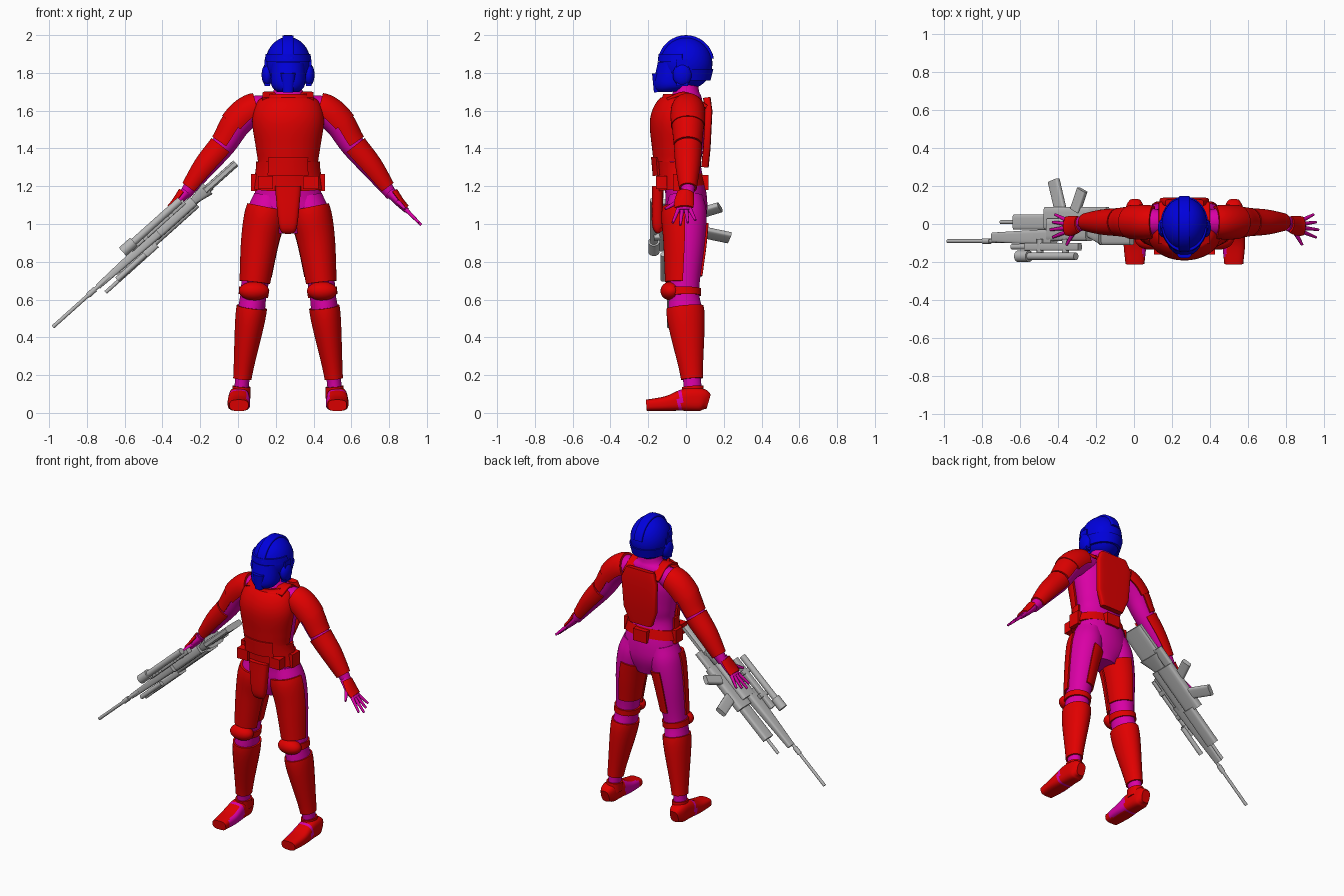
import bpy, bmesh, math
from mathutils import Matrix, Vector

if "Cube" in bpy.data.objects:
    bpy.data.objects.remove(bpy.data.objects["Cube"], do_unlink=True)

BODY_CENTRE = Vector((.265, 0, 0))
SIDEWAYS, DEPTH, UP = Matrix.Identity(3)
created = []


def make_material(name, *colour):
    material = bpy.data.materials.new(name)
    material.use_nodes = True
    material.diffuse_color = (*colour, 1)
    shader = material.node_tree.nodes["Principled BSDF"]
    shader.inputs["Base Color"].default_value = (*colour, 1)
    return material


RED = make_material("armour red", .75, 0, 0)
PINK = make_material("suit magenta", .7, 0, .38)
BLUE = make_material("helmet blue", 0, 0, .72)
GREY = make_material("weapon grey", .48, .48, .48)


def finish(bm, name, material, mirror, origin, second=None):
    """Mirror, place and colour the mesh, then add it to the scene."""
    for vert in bm.verts:
        vert.co.x *= mirror
        vert.co += origin
    bmesh.ops.recalc_face_normals(bm, faces=bm.faces)
    mesh = bpy.data.meshes.new(name)
    bm.to_mesh(mesh)
    bm.free()
    mesh.materials.append(material)
    if second:
        mesh.materials.append(second)
    part = bpy.data.objects.new(name, mesh)
    bpy.context.collection.objects.link(part)
    created.append(part)


def smooth_path(rows, steps=6):
    """Catmull-Rom interpolation through the section rows."""
    rows = [Vector(row) for row in rows]
    rows = [rows[0] * 2 - rows[1], *rows, rows[-1] * 2 - rows[-2]]
    path = []
    for before, start, end, after in zip(rows, rows[1:], rows[2:], rows[3:]):
        for step in range(steps):
            t = step / steps
            leave, arrive = (end - before) / 2, (after - start) / 2
            blend = t * t * (3 - 2 * t)
            path.append(start.lerp(end, blend) + leave * t * (1 - t) ** 2
                        - arrive * t * t * (1 - t))
    return path + [rows[-2]]


def loft(name, material, path, side=DEPTH, arc=None, power=2, count=28,
         mirror=1, origin=BODY_CENTRE, second=None, rule=None):
    """Loft sections (x, y, z, radius, radius along side); an arc makes an open shell."""
    first, last = arc or (0, 360)
    angles = [math.radians(first + (last - first) * (j + .5) / count) for j in range(count)]
    bm = bmesh.new()
    rings = []
    for i, row in enumerate(path):
        tangent = Vector(path[min(i + 1, len(path) - 1)][:3]) - Vector(path[max(i - 1, 0)][:3])
        outward = side.cross(tangent).normalized()
        across = tangent.cross(outward).normalized()

        def corner(angle, inset):
            c, s = math.cos(angle), math.sin(angle)
            c = math.copysign(abs(c) ** (2 / power), c) * (row[3] - inset)
            s = math.copysign(abs(s) ** (2 / power), s) * (row[4] - inset)
            return bm.verts.new(Vector(row[:3]) + outward * c + across * s)

        ring = [corner(angle, 0) for angle in angles]
        if arc:
            ring += [corner(angle, .015) for angle in reversed(angles)]
        rings.append(ring)
    for low, high in zip(rings, rings[1:]):
        for j in range(len(low)):
            bm.faces.new((low[j - 1], low[j], high[j], high[j - 1]))
    bm.faces.new(rings[0])
    bm.faces.new(rings[-1])
    if rule:
        for face in bm.faces:
            face.material_index = int(rule(face.calc_center_median()))
    finish(bm, name, material, mirror, origin, second)


def tube(name, material, rows, **options):
    loft(name, material, smooth_path(rows), **options)


def shell(name, material, rows, low, high, grow, shift=0, **options):
    """Plate that follows a limb between two heights, grown outward and shifted in depth."""
    path = smooth_path(rows)
    cut = []
    for start, end in zip(path, path[1:]):
        for level in (low, high):
            if start.z < level <= end.z:
                cut.append(start.lerp(end, (level - start.z) / (end.z - start.z)))
    inside = [row for row in path if low < row.z < high]
    grown = Vector((0, shift, 0, grow, grow))
    sections = sorted(cut + inside, key=lambda row: row.z)
    loft(name, material, [row + grown for row in sections], **options)


def solid(name, material, centre, radii, mirror=1, box=False):
    """Ellipsoid or box given by its centre and half sizes."""
    bm = bmesh.new()
    if box:
        bmesh.ops.create_cube(bm, size=2)
    else:
        bmesh.ops.create_uvsphere(bm, u_segments=32, v_segments=20, radius=1)
    bmesh.ops.scale(bm, vec=radii, verts=bm.verts)
    bmesh.ops.translate(bm, vec=centre, verts=bm.verts)
    finish(bm, name, material, mirror, BODY_CENTRE)


def upright(*rows):
    """Centred sections from (height, depth, half width, half depth)."""
    return [(0, y, z, width, depth) for z, y, width, depth in rows]


# Torso and its armour
torso = upright((.95, 0, .1, .08), (1.05, 0, .19, .11), (1.15, 0, .18, .11),
                (1.3, -.02, .15, .1), (1.4, -.02, .16, .11), (1.55, -.02, .18, .12),
                (1.65, 0, .15, .09), (1.7, 0, .08, .07), (1.8, 0, .06, .06))
tube("torso", PINK, torso)
shell("chest_plate", RED, torso, 1.33, 1.69, .01, shift=-.04, arc=(172, 368))
shell("abdomen_plate", RED, torso, 1.24, 1.33, .02, shift=-.02, arc=(165, 375))
shell("belly_plate", RED, torso, 1.27, 1.35, .02, shift=-.04, arc=(230, 310))
shell("belt", RED, torso, 1.19, 1.25, .02, shift=-.02)
tube("groin_plate", RED, upright((.96, -.13, .03, .02), (1, -.15, .05, .03), (1.2, -.15, .07, .03)),
     power=3)
loft("back_plate", RED, upright((1.3, .1, .08, .02), (1.4, .11, .12, .02),
                                (1.6, .12, .13, .02), (1.67, .11, .1, .02)), power=6)
solid("back_pouch", RED, (0, .1, 1.22), (.05, .02, .04), box=True)

# Helmet
solid("helmet_dome", BLUE, (0, 0, 1.85), (.12, .14, .14))
tube("helmet_jaw", BLUE, upright((1.7, -.08, .06, .07), (1.74, -.08, .09, .09), (1.85, -.07, .09, .08)))
tube("helmet_mouthpiece", BLUE, upright((1.7, -.13, .03, .04), (1.8, -.14, .04, .04)), power=3)
loft("helmet_brow", BLUE, upright((1.86, 0, .125, .15), (1.9, 0, .12, .145)), arc=(185, 355))
loft("helmet_neck_guard", BLUE, upright((1.76, 0, .11, .13), (1.82, 0, .125, .145)), arc=(-10, 190))
sweep = [math.radians(angle) for angle in range(10, 171, 10)]
loft("helmet_crest", BLUE, [(0, -.135 * math.cos(a), 1.85 + .135 * math.sin(a), .015, .03)
                            for a in sweep], side=SIDEWAYS, power=5)

leg = [(.25, .04, .05, .04, .05), (.24, .03, .2, .04, .05), (.2, 0, .5, .07, .09),
       (.18, -.01, .65, .07, .08), (.15, 0, .9, .09, .1), (.12, 0, 1.05, .1, .11),
       (.1, 0, 1.15, .08, .09)]
arm = [(x, .01, z, radius, radius) for x, z, radius in (
    (.55, 1.15, .03), (.44, 1.3, .055), (.34, 1.42, .065), (.27, 1.53, .075),
    (.19, 1.6, .075), (.1, 1.62, .06))]
palm = [(.63, -.01, 1.07, .015, .04), (.59, -.01, 1.11, .02, .045), (.54, 0, 1.17, .03, .035)]

for mirror, tag in ((1, "left_"), (-1, "right_")):
    # Helmet ears, shoulder straps and belt pouches
    solid(tag + "helmet_ear", BLUE, (.11, -.02, 1.79), (.03, .05, .06), mirror)
    solid(tag + "helmet_ear_bar", BLUE, (.11, -.02, 1.8), (.015, .03, .07), mirror, box=True)
    tube(tag + "shoulder_strap", RED, [(.1, -.1, 1.66, .01, .035), (.1, 0, 1.69, .01, .035),
                                       (.1, .11, 1.62, .01, .035)],
         side=SIDEWAYS, power=5, mirror=mirror)
    solid(tag + "belt_pouch", RED, (.18, -.03, 1.22), (.015, .04, .045), mirror, box=True)
    solid(tag + "front_pouch", RED, (.12, -.13, 1.22), (.04, .03, .035), mirror, box=True)

    # Leg and its armour
    tube(tag + "leg", PINK, leg, mirror=mirror)
    shell(tag + "front_thigh_plate", RED, leg, .69, 1.09, .01, shift=-.01, arc=(190, 365), mirror=mirror)
    shell(tag + "rear_thigh_plate", RED, leg, .73, 1, .01, arc=(80, 195), mirror=mirror)
    shell(tag + "knee_strap", RED, leg, .62, .66, .01, mirror=mirror)
    solid(tag + "knee_pad", RED, (.18, -.08, .645), (.08, .055, .05), mirror)
    shell(tag + "shin_guard", RED, leg, .18, .56, .01, mirror=mirror)

    # Boot, with the suit showing at the seam and inner toe
    tube(tag + "boot", RED, [(.26, .12, .06, .03, .04), (.26, .08, .07, .05, .06),
                             (.26, 0, .07, .055, .06), (.26, -.1, .05, .06, .04),
                             (.26, -.21, .04, .05, .03)],
         side=UP, power=3, mirror=mirror, second=PINK,
         rule=lambda c: -.04 < c.y < -.02 or (c.x < .22 and -.18 < c.y < -.04))
    shell(tag + "boot_cuff", RED, leg, .08, .14, .01, mirror=mirror)

    # Arm and its armour
    tube(tag + "arm", PINK, arm, mirror=mirror)
    shell(tag + "pauldron", RED, arm, 1.52, 1.61, .015, arc=(-115, 115), mirror=mirror)
    shell(tag + "upper_arm_plate", RED, arm, 1.42, 1.52, .01, arc=(-105, 105), mirror=mirror)
    shell(tag + "forearm_plate", RED, arm, 1.19, 1.41, .01, arc=(-135, 135), mirror=mirror)

    # Hand with spread fingers
    tube(tag + "palm", PINK, palm, mirror=mirror)
    shell(tag + "hand_plate", RED, palm, 1.08, 1.16, .01, arc=(-75, 75), mirror=mirror)
    for i, finger in enumerate(("index", "middle", "ring", "little")):
        spread = (i - 1.5) / 50
        reach = .085 - abs(i - 1) / 80
        tube(tag + finger + "_finger", PINK,
             [(.62 + reach, spread * 2 - .01, 1.08 - reach, .007, .007),
              (.62, spread - .01, 1.08, .012, .012)], count=10, mirror=mirror)
    tube(tag + "thumb", PINK, [(.62, -.11, 1.08, .007, .007), (.57, -.02, 1.13, .015, .015)],
         count=10, mirror=mirror)

# Weapons, measured from the long muzzle along the barrel
MUZZLE = Vector((-.98, 0, .455))
ALONG = Vector((.745, 0, .667))
ACROSS = DEPTH.cross(-ALONG)


def bar(name, start, end, y, lift, thick, tall, taper=1, power=5):
    """Piece along the barrel; taper scales its far end."""
    ends = [MUZZLE + ALONG * t + ACROSS * lift + DEPTH * y for t in (start, end)]
    loft(name, GREY, [(*ends[0], thick, tall), (*ends[1], thick * taper, tall * taper)],
         power=power, count=16, origin=Vector())


def rod(name, start, end, y, lift, radius):
    bar(name, start, end, y, lift, radius, radius, power=2)


def fin(name, along, near, far, lift, thick, long, lean=0):
    """Piece across the barrel, such as a grip."""
    ends = [MUZZLE + ALONG * t + ACROSS * lift + DEPTH * y for t, y in ((along, near), (along + lean, far))]
    loft(name, GREY, [(*end, thick, long) for end in ends], side=ALONG, power=5, count=16, origin=Vector())


# Long rifle
rod("rifle_barrel", 0, .4, -.09, 0, .01)
rod("rifle_muzzle", .25, .3, -.09, 0, .015)
bar("rifle_handguard", .32, .75, -.07, 0, .015, .025, taper=1.8)
bar("rifle_receiver", .72, 1, -.03, 0, .03, .06)
bar("rifle_stock", 1, 1.1, -.03, 0, .02, .04, taper=2)
bar("rifle_butt", 1.08, 1.3, -.03, 0, .02, .08)
rod("rifle_scope", .56, .95, -.17, .05, .02)
rod("rifle_scope_lens", .54, .62, -.17, .05, .03)
bar("rifle_scope_rail", .58, .96, -.12, .03, .015, .02)
for along in (.68, .86):
    fin("rifle_scope_mount", along, -.17, -.08, .03, .015, .015)

# Short carbine
rod("carbine_barrel", .33, .5, .01, -.05, .01)
bar("carbine_handguard", .44, .7, .01, -.04, .02, .04)
bar("carbine_receiver", .68, 1, .03, -.02, .025, .06)
fin("carbine_magazine", .78, .07, .23, -.02, .015, .035, lean=-.05)
fin("carbine_grip", .9, .07, .18, 0, .016, .03, lean=.05)
bar("carbine_stock", 1, 1.12, .06, -.01, .015, .03)
rod("carbine_sight", .42, .62, -.12, -.04, .015)

# Smooth shading with crisp edges
for part in created:
    part.select_set(True)
bpy.context.view_layer.objects.active = created[0]
bpy.ops.object.shade_smooth_by_angle(angle=math.radians(40))
